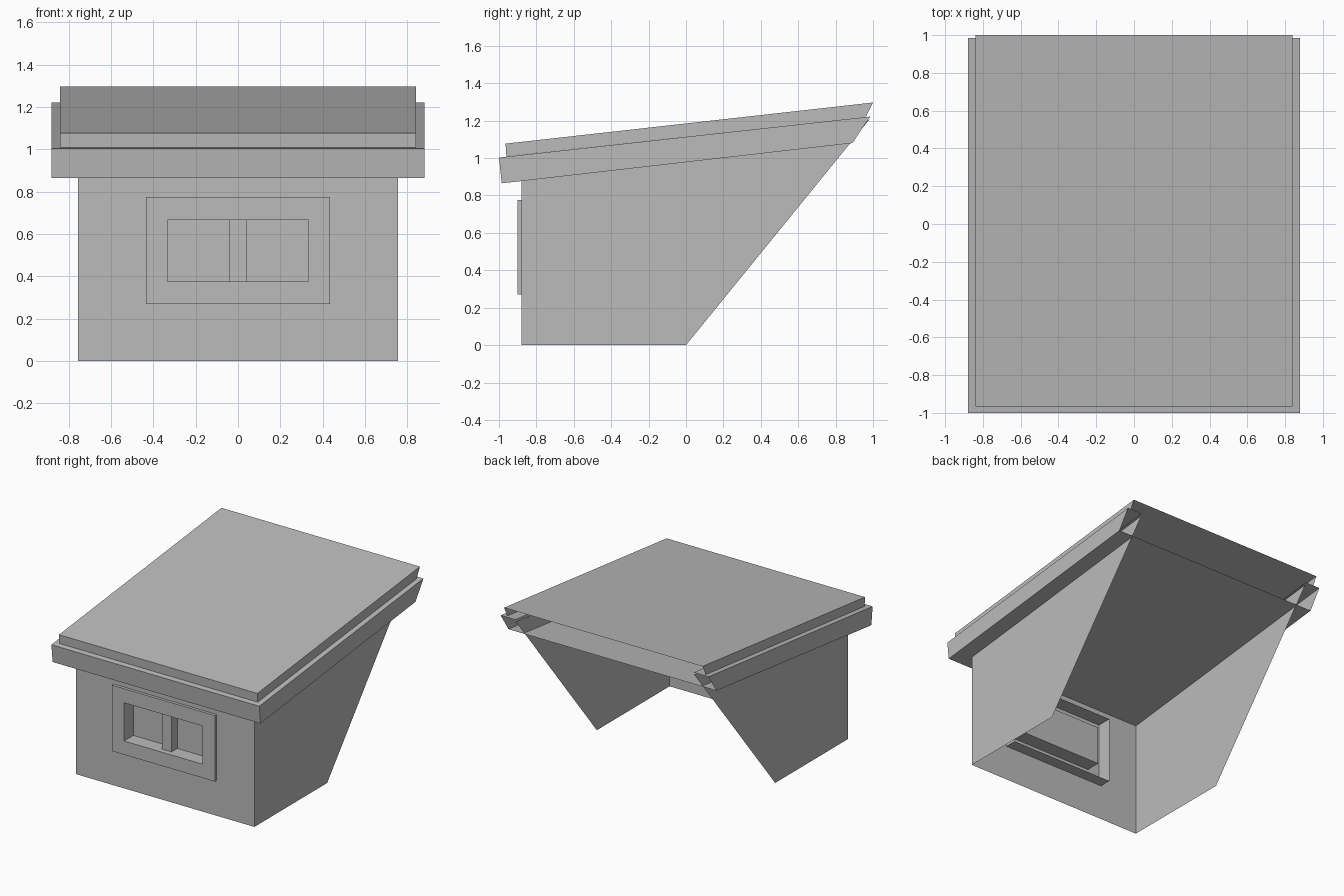
import bpy
import bmesh

if "Cube" in bpy.data.objects:
    bpy.data.objects.remove(bpy.data.objects["Cube"])

# One plain grey for the whole dormer
grey = bpy.data.materials.new("plain_grey")
grey.use_nodes = True
colour = (0.5, 0.5, 0.5, 1)
grey.diffuse_color = colour
grey.node_tree.nodes["Principled BSDF"].inputs["Base Color"].default_value = colour


def build(name, faces):
    """Make an object from polygons given as lists of points."""
    bm = bmesh.new()
    for points in faces:
        bm.faces.new([bm.verts.new(p) for p in points])
    bmesh.ops.remove_doubles(bm, verts=bm.verts[:], dist=0.0001)
    bmesh.ops.recalc_face_normals(bm, faces=bm.faces[:])
    mesh = bpy.data.meshes.new(name)
    bm.to_mesh(mesh)
    bm.free()
    mesh.materials.append(grey)
    obj = bpy.data.objects.new(name, mesh)
    bpy.context.collection.objects.link(obj)
    return obj


def rect(half, low, high, y):
    """Upright rectangle facing the front."""
    return [(-half, y, low), (half, y, low), (half, y, high), (-half, y, high)]


def bridge(a, b):
    """Quads joining two rings with the same number of points."""
    n = len(a)
    return [[a[i], a[(i + 1) % n], b[(i + 1) % n], b[i]] for i in range(n)]


def side(x, profile):
    return [(x, y, z) for y, z in profile]


def span(half, p, q):
    """Quad across the width between two profile points."""
    return [(-half, *p), (half, *p), (half, *q), (-half, *q)]


# Main sizes
WALL, EAVE, COVER = 0.755, 0.88, 0.84
FRONT, BACK = -0.88, -0.79
FRAME = (0.435, 0.27, 0.775)
OPENING = (0.333, 0.375, 0.667)

# Walls: thin side panels and a front panel with a window hole
wall_profile = [(FRONT, 0), (0, 0), (0.98, 1.205), (FRONT, 1.0)]
walls = [side(s * WALL, wall_profile) for s in (-1, 1)]
walls += bridge(rect(WALL, 0, 1.0, FRONT), rect(*FRAME, FRONT))
build("walls", walls)

# Window: raised surround, recessed reveal and pane
rings = [rect(*FRAME, BACK), rect(*FRAME, -0.902),
         rect(*OPENING, -0.902), rect(*OPENING, BACK)]
window = [f for a, b in zip(rings, rings[1:]) for f in bridge(a, b)]
build("window_frame", window + [rings[-1]])

# Centre post of the window
post = [rect(0.04, *OPENING[1:], y) for y in (-0.86, BACK)]
build("window_post", bridge(*post) + [post[0]])

# Roof base: open-backed tray with a rim around the top
low_front, low_back = (-0.985, 0.865), (0.89, 1.08)
top_front, top_back = (-1.0, 1.003), (0.985, 1.222)
cover_front, cover_back = (-0.96, 1.008), (0.96, 1.219)
base = [side(s * EAVE, [low_front, low_back, top_back, top_front]) for s in (-1, 1)]
base += [span(EAVE, low_front, low_back), span(EAVE, top_front, low_front),
         span(EAVE, top_front, (-0.9, 1.014))]
for s in (-1, 1):
    base.append([(s * EAVE, *top_front), (s * EAVE, *top_back),
                 (s * WALL, *top_back), (s * WALL, *top_front)])
build("roof_base", base)

# Roof cover: upper sheet with front and side edges, open at the back
peak_front, peak_back = (-0.965, 1.077), (1.0, 1.297)
cover = [side(s * COVER, [cover_front, cover_back, peak_back, peak_front])
         for s in (-1, 1)]
cover += [span(COVER, peak_front, peak_back), span(COVER, cover_front, peak_front)]
build("roof_cover", cover)
